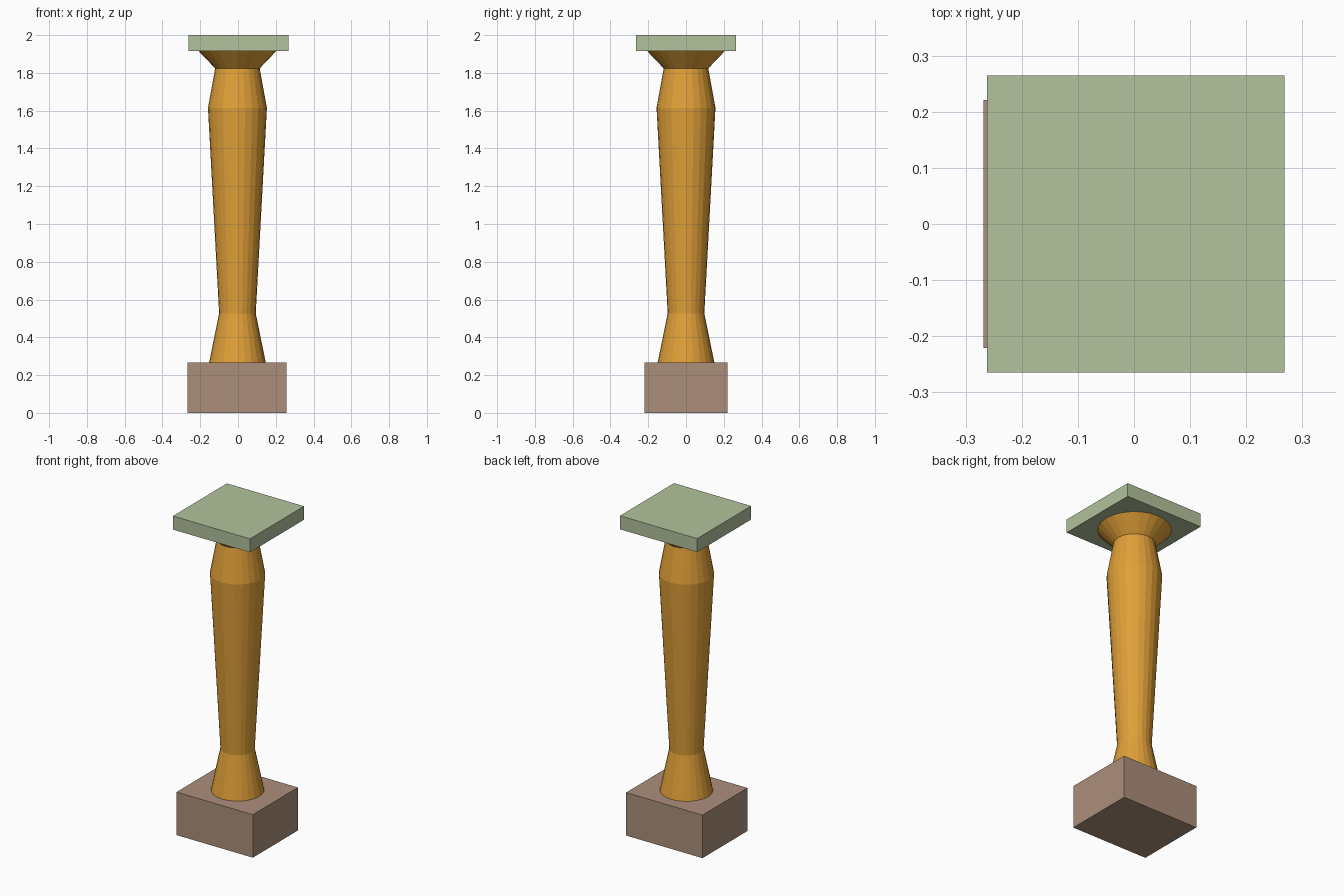
import bpy, bmesh, math

if "Cube" in bpy.data.objects:
    bpy.data.objects.remove(bpy.data.objects["Cube"])


def material(name, rgb):
    m = bpy.data.materials.new(name)
    m.diffuse_color = (*[(c / 255 / 12.92) if c < 11 else ((c / 255 + 0.055) / 1.055) ** 2.4 for c in rgb], 1)
    m.use_nodes = True
    m.node_tree.nodes["Principled BSDF"].inputs["Base Color"].default_value = m.diffuse_color
    return m


def make_object(name, bm, mat):
    bmesh.ops.recalc_face_normals(bm, faces=bm.faces)
    mesh = bpy.data.meshes.new(name)
    bm.to_mesh(mesh)
    bm.free()
    mesh.materials.append(mat)
    ob = bpy.data.objects.new(name, mesh)
    bpy.context.collection.objects.link(ob)
    return ob


def box(name, lo, hi, mat):
    bm = bmesh.new()
    bmesh.ops.create_cube(bm, size=1)
    for v in bm.verts:
        v.co = [(a + b) / 2 + c * (b - a) for a, b, c in zip(lo, hi, v.co)]
    return make_object(name, bm, mat)


def turned(name, profile, cx, sides, mat):
    bm = bmesh.new()
    rings = [[bm.verts.new((cx + r * math.cos(2 * math.pi * i / sides),
                            r * math.sin(2 * math.pi * i / sides), z))
              for i in range(sides)] for r, z in profile]
    for a, b in zip(rings, rings[1:]):
        for i in range(sides):
            j = (i + 1) % sides
            bm.faces.new((a[i], a[j], b[j], b[i]))
    bm.faces.new(rings[0])
    bm.faces.new(rings[-1])
    return make_object(name, bm, mat)


stone = material("brown stone", (172, 143, 123))
amber = material("amber", (224, 160, 56))
sage = material("sage green", (178, 194, 156))

# Plinth block at the foot and slab at the top
box("base_block", (-0.268, -0.221, 0), (0.257, 0.221, 0.267), stone)
box("top_slab", (-0.262, -0.265, 1.916), (0.268, 0.265, 2), sage)

# Turned column: flared foot, widening shaft, shoulder, flared capital
turned("column", [(0.150, 0.267), (0.097, 0.527), (0.156, 1.615),
                  (0.118, 1.824), (0.206, 1.916)], -0.003, 24, amber)
